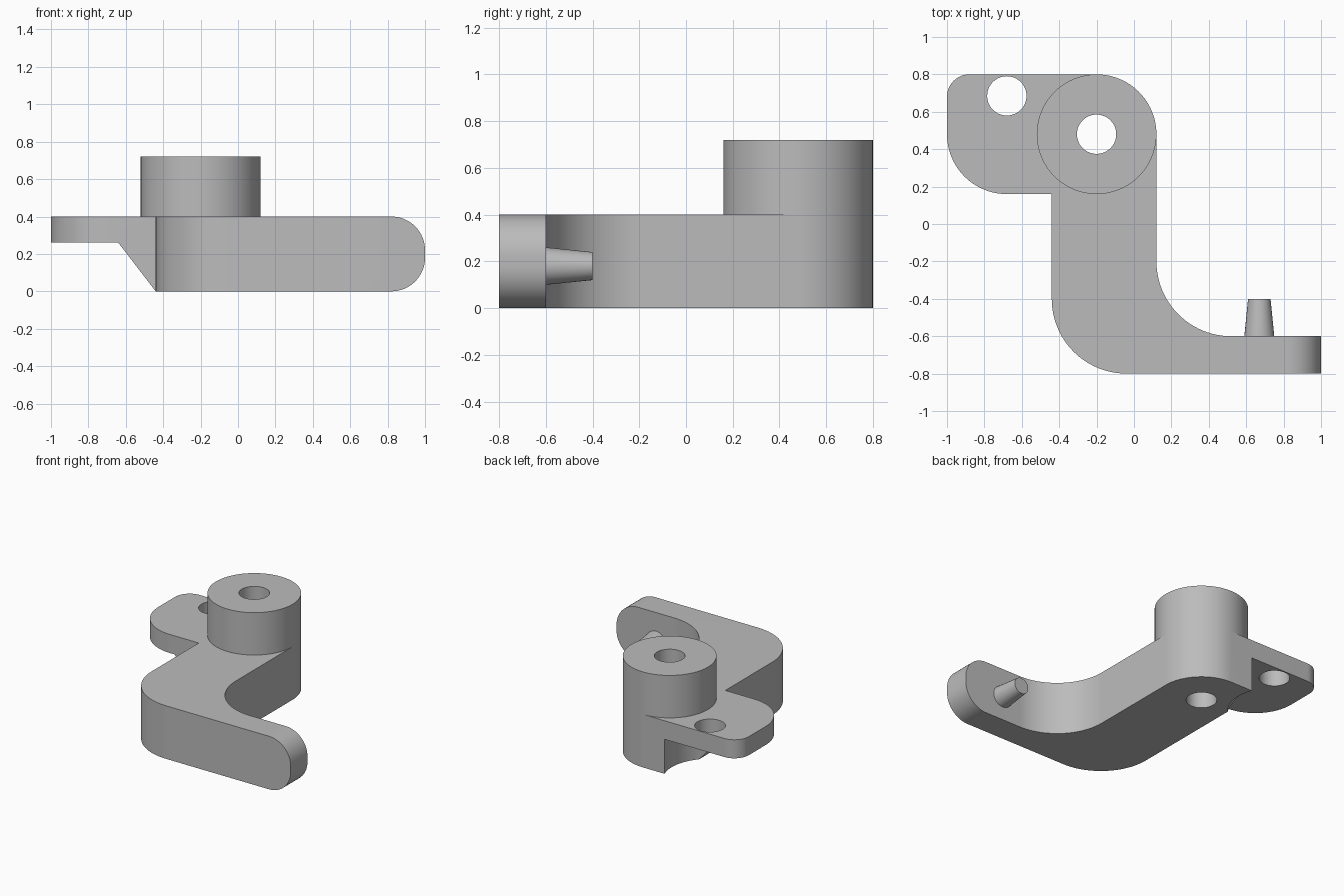
import bpy, bmesh
from math import sin, cos, radians
from mathutils import Matrix

cube = bpy.data.objects.get("Cube")
if cube:
    bpy.data.objects.remove(cube, do_unlink=True)

mat = bpy.data.materials.new("plain_grey")
mat.use_nodes = True
GREY = (0.5, 0.5, 0.5, 1)
mat.diffuse_color = GREY
for node in mat.node_tree.nodes:
    if node.type == 'BSDF_PRINCIPLED':
        node.inputs["Base Color"].default_value = GREY


def arc(cx, cy, r, start, end, n=24):
    angles = [radians(start + (end - start) * i / n) for i in range(n + 1)]
    return [(cx + r * cos(a), cy + r * sin(a)) for a in angles]


def circle(cx, cy, r):
    pts = []
    for q in range(0, 360, 90):
        pts += arc(cx, cy, r, q, q + 90)[:-1]
    return pts


def finish(bm, name):
    bmesh.ops.recalc_face_normals(bm, faces=bm.faces)
    mesh = bpy.data.meshes.new(name)
    bm.to_mesh(mesh)
    bm.free()
    mesh.materials.append(mat)
    obj = bpy.data.objects.new(name, mesh)
    bpy.context.collection.objects.link(obj)
    return obj


def prism(name, outline, low, high, along_y=False, round_end=None):
    """Extrude an outline along z, or an x-z outline along y."""
    bm = bmesh.new()
    rings = []
    for h in (low, high):
        rings.append([bm.verts.new((u, h, v) if along_y else (u, v, h))
                      for u, v in outline])
    bm.faces.new(rings[0][::-1])
    bm.faces.new(rings[1])
    n = len(outline)
    for i in range(n):
        j = (i + 1) % n
        bm.faces.new((rings[0][i], rings[0][j], rings[1][j], rings[1][i]))
    bmesh.ops.recalc_face_normals(bm, faces=bm.faces)
    if round_end:
        # round the top and bottom edges at the +x end
        edges = [e for e in bm.edges
                 if all(v.co.x > 0.999 for v in e.verts)
                 and abs(e.verts[0].co.z - e.verts[1].co.z) < 0.001]
        bmesh.ops.bevel(bm, geom=edges, offset=round_end, segments=16,
                        profile=0.5, affect='EDGES')
    return finish(bm, name)


def activate(obj):
    bpy.ops.object.select_all(action='DESELECT')
    obj.select_set(True)
    bpy.context.view_layer.objects.active = obj


def combine(base, other, operation):
    activate(base)
    mod = base.modifiers.new("combine", 'BOOLEAN')
    mod.operation = operation
    mod.solver = 'EXACT'
    mod.object = other
    bpy.ops.object.modifier_apply(modifier=mod.name)
    bpy.data.objects.remove(other, do_unlink=True)


# Bent arm with a rounded tip
arm_outline = [(1, -0.6)]
arm_outline += arc(0.52, -0.2, 0.4, 270, 180)
arm_outline += arc(-0.2, 0.48, 0.32, 0, 90)
arm_outline += [(-0.44, 0.8)]
arm_outline += arc(-0.04, -0.4, 0.4, 180, 270)
arm_outline += [(1, -0.8)]
bracket = prism("bracket_body", arm_outline, 0, 0.4, round_end=0.18)

# Sloped gusset under the mounting plate
gusset = prism("gusset", [(-0.44, 0), (-0.4, 0.05), (-0.4, 0.3), (-0.671, 0.3)],
               0.16, 0.7, along_y=True)
combine(bracket, gusset, 'UNION')

# Clearance around the screw hole, below the plate
clearance = prism("clearance", circle(-0.68, 0.685, 0.32), -0.1, 0.26)
combine(bracket, clearance, 'DIFFERENCE')

# Mounting plate
plate_outline = [(-0.3, 0.16), (-0.3, 0.8)]
plate_outline += arc(-0.88, 0.68, 0.12, 90, 180)
plate_outline += arc(-0.68, 0.48, 0.32, 180, 270)
combine(bracket, prism("plate", plate_outline, 0.26, 0.4), 'UNION')

# Round boss
combine(bracket, prism("boss", circle(-0.2, 0.48, 0.32), 0.4, 0.72), 'UNION')

# Through holes in the boss and the plate
for x, y in ((-0.2, 0.48), (-0.68, 0.685)):
    combine(bracket, prism("drill", circle(x, y, 0.105), -0.2, 1), 'DIFFERENCE')

# Tapered peg at the arm tip
bm = bmesh.new()
bmesh.ops.create_cone(bm, cap_ends=True, segments=48, radius1=0.082, radius2=0.06,
                      depth=0.22,
                      matrix=Matrix.Translation((0.67, -0.51, 0.18))
                      @ Matrix.Rotation(radians(-90), 4, 'X'))
peg = finish(bm, "peg")

for obj in (bracket, peg):
    activate(obj)
    bpy.ops.object.shade_smooth_by_angle(angle=radians(30))
